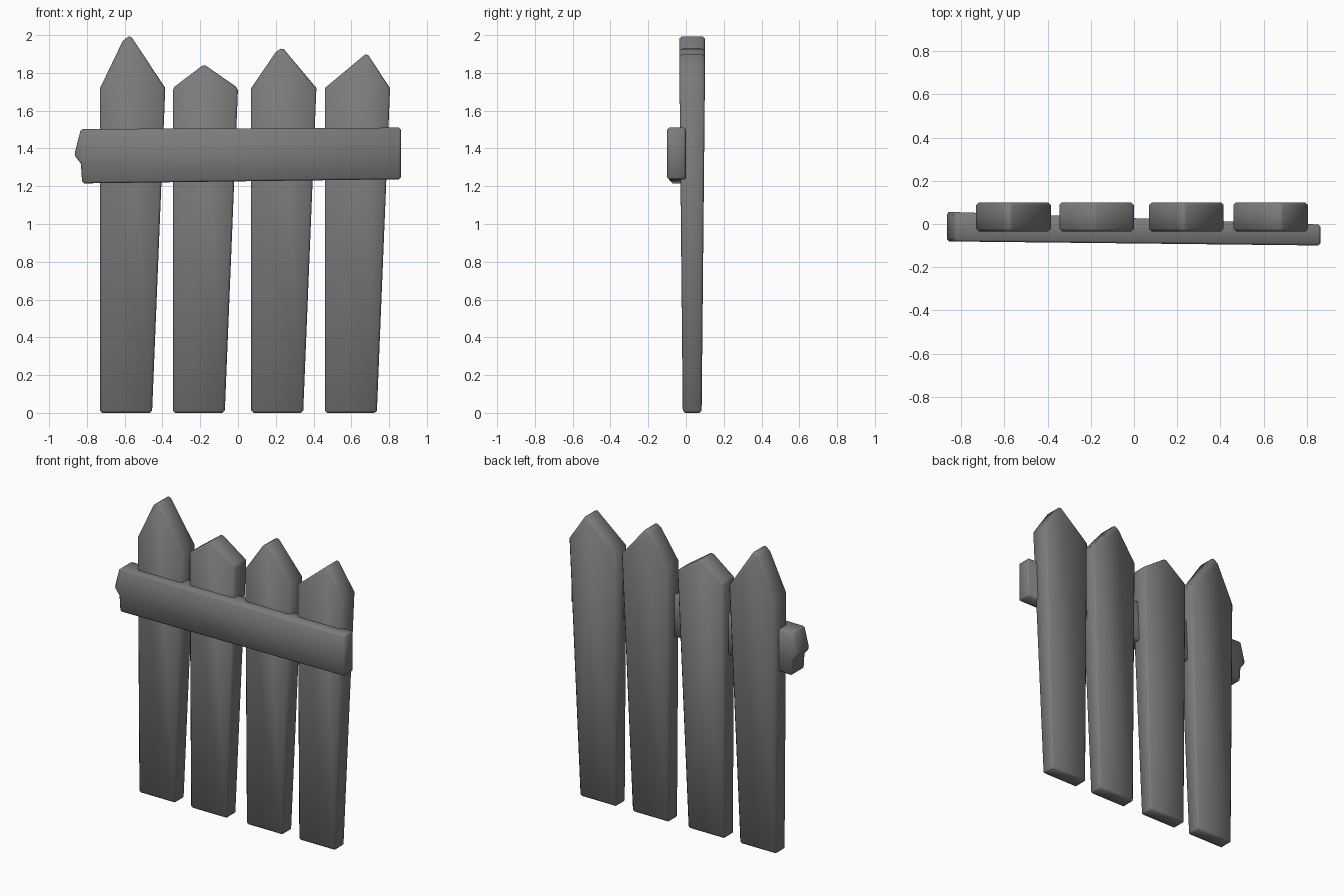
import bpy, bmesh

if "Cube" in bpy.data.objects:
    bpy.data.objects.remove(bpy.data.objects["Cube"])

# Dark grey wood
wood = bpy.data.materials.new("dark_wood")
wood.diffuse_color = (0.2, 0.2, 0.2, 1)
wood.use_nodes = True
wood.node_tree.nodes["Principled BSDF"].inputs["Base Color"].default_value = wood.diffuse_color


def plank(name, outline, front, back, bevel):
    """Solid from an (x, z) outline; front/back give y at each point."""
    bm = bmesh.new()
    f = [bm.verts.new((x, front(x, z), z)) for x, z in outline]
    b = [bm.verts.new((x, back(x, z), z)) for x, z in outline]
    n = len(outline)
    bm.faces.new(f)
    bm.faces.new(b[::-1])
    for i in range(n):
        j = (i + 1) % n
        bm.faces.new((f[i], b[i], b[j], f[j]))
    bmesh.ops.recalc_face_normals(bm, faces=bm.faces)
    me = bpy.data.meshes.new(name)
    bm.to_mesh(me)
    bm.free()
    me.materials.append(wood)
    ob = bpy.data.objects.new(name, me)
    bpy.context.collection.objects.link(ob)
    # softly chamfered edges
    m = ob.modifiers.new("edge_chamfer", 'BEVEL')
    m.width = bevel
    m.segments = 1
    m.limit_method = 'ANGLE'
    m.angle_limit = 0.9
    # smooth across the chamfers
    me.shade_smooth()
    return ob


# Pickets: left edge x, then the points of the pointed top (right to left)
pickets = [
    (-0.73, [(-0.57, 2.0), (-0.61, 1.97)]),
    (-0.345, [(-0.18, 1.845)]),
    (0.07, [(0.235, 1.935), (0.20, 1.91)]),
    (0.46, [(0.682, 1.905)]),
]
SHOULDER = 1.72


def grow(z):
    return 0.017 * min(z / SHOULDER, 1)


for i, (x, tip) in enumerate(pickets):
    outline = [(x, 0), (x + 0.275, 0), (x + 0.345, SHOULDER)] + tip + [(x, SHOULDER)]
    plank(f"picket_{i + 1}", outline,
          lambda x, z: -0.017 - grow(z), lambda x, z: 0.083 + grow(z), 0.012)

# Cross rail: skewed, tapering to the right, with a splintered left end
plank("cross_rail",
      [(-0.825, 1.215), (0.862, 1.237), (0.862, 1.51), (-0.832, 1.503),
       (-0.867, 1.365), (-0.832, 1.32)],
      lambda x, z: -0.09 - 0.011 * x, lambda x, z: 0.027 - 0.034 * x, 0.01)
